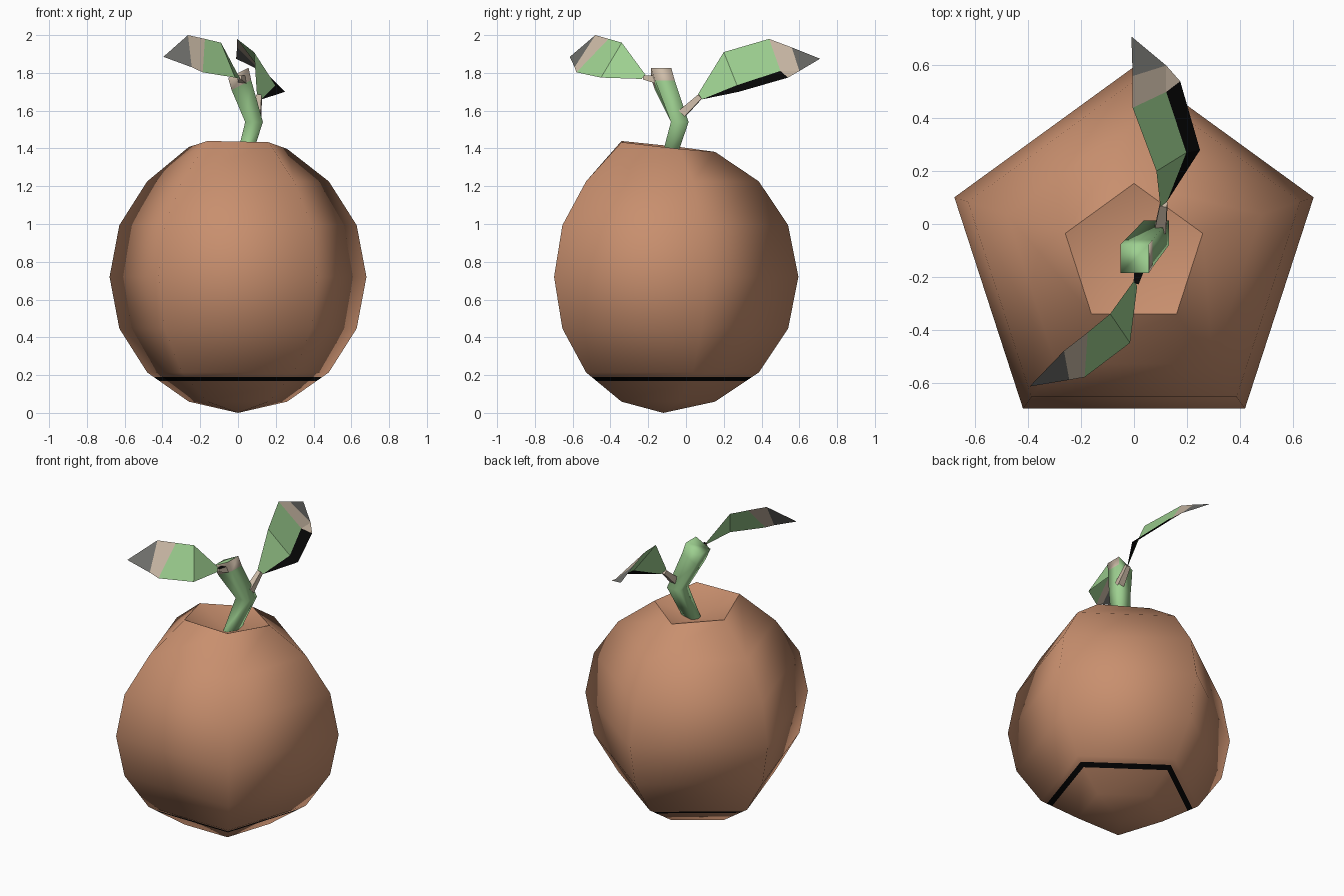
import bpy, bmesh, math
from mathutils import Vector

if "Cube" in bpy.data.objects:
    bpy.data.objects.remove(bpy.data.objects["Cube"])


def material(name, rgb):
    m = bpy.data.materials.new(name)
    m.diffuse_color = (*rgb, 1)
    m.use_nodes = True
    m.node_tree.nodes["Principled BSDF"].inputs["Base Color"].default_value = m.diffuse_color
    return m


ORANGE = material("fruit orange brown", (0.578, 0.275, 0.156))
GREEN = material("leaf green", (0.34, 0.63, 0.28))
BEIGE = material("pale beige", (0.61, 0.50, 0.39))
GRAY = material("tip gray", (0.165, 0.165, 0.155))
BLACK = material("black", (0.002, 0.002, 0.002))


def finish(name, bm, mats, smooth=False):
    me = bpy.data.meshes.new(name)
    bm.to_mesh(me)
    bm.free()
    for m in mats:
        me.materials.append(m)
    for p in me.polygons:
        p.use_smooth = smooth
    ob = bpy.data.objects.new(name, me)
    bpy.context.collection.objects.link(ob)
    return ob


def bridge(bm, a, b, mat=0):
    n = len(a)
    faces = []
    for i in range(n):
        f = bm.faces.new((a[i], a[(i + 1) % n], b[(i + 1) % n], b[i]))
        f.material_index = mat
        faces.append(f)
    return faces


# Fruit body: five-sided sphere with a thin black band low down and a sunken top
CY, CZ, R = -0.12, 0.72, 0.715
profile = [(R * math.cos(math.radians(a)), CZ + R * math.sin(math.radians(a)))
           for a in (-67.5, -45, -22.5, 0, 22.5, 45, 67.5)]
(r0, z0), (r1, z1) = profile[:2]
band = [(r0 + (r1 - r0) * (z - z0) / (z1 - z0), z) for z in (0.168, 0.19)]
profile[1:1] = band
bm = bmesh.new()
rings = []
for r, z in profile:
    ring = []
    for k in range(5):
        a = math.radians(90 + 72 * k)
        x, y = r * math.cos(a), CY + r * math.sin(a)
        zz = 1.412 - 0.11 * (y - CY) - 0.02 * x if z > 1.3 else z
        ring.append(bm.verts.new((x, y, zz)))
    rings.append(ring)
for i in range(len(rings) - 1):
    bridge(bm, rings[i], rings[i + 1], 1 if i == 1 else 0)
bottom = bm.verts.new((0, CY, 0))
dimple = bm.verts.new((0, CY, 1.315))
for k in range(5):
    j = (k + 1) % 5
    bm.faces.new((rings[0][j], rings[0][k], bottom))
    bm.faces.new((rings[-1][k], rings[-1][j], dimple))
    bm.edges.get((rings[-1][k], rings[-1][j])).smooth = False
finish("fruit_body", bm, [ORANGE, BLACK], smooth=True)


def square_tube(path, slope=0.0):
    """Four-sided tube through (centre, half width) rings, capped at both ends."""
    bm = bmesh.new()
    rings = []
    for i, ((x, y, z), h) in enumerate(path):
        s = slope if i > 1 else 0
        rings.append([bm.verts.new((x + h * u, y + h * v, z + s * h * u))
                      for u, v in ((-1, -1), (1, -1), (1, 1), (-1, 1))])
    segments = [bridge(bm, a, b) for a, b in zip(rings, rings[1:])]
    bm.faces.new(rings[0][::-1])
    bm.faces.new(rings[-1])
    bm.normal_update()
    return bm, segments


# Bent stem: the front and right sides of its top piece are bare wood
bm, segments = square_tube([((0.022, -0.10, 1.32), 0.038),
                            ((0.085, -0.033, 1.54), 0.047),
                            ((0.018, -0.112, 1.735), 0.052),
                            ((0.002, -0.132, 1.80), 0.054)], slope=0.5)
for f in segments[-1]:
    if f.normal.x > 0.4 or f.normal.y < -0.4:
        f.material_index = 1
stem = finish("stem", bm, [GREEN, BEIGE], smooth=True)
bpy.context.view_layer.objects.active = stem
stem.select_set(True)
bpy.ops.object.shade_smooth_by_angle(angle=math.radians(95))


# Leaf stalks: thin tapered bars from the stem to each leaf
def stalk(name, a, b, wa, wb, side, top_mat):
    a, b = Vector(a), Vector(b)
    d = (b - a).normalized()
    s = d.cross(Vector((0, 0, 1))).normalized()
    t = s.cross(d)
    bm = bmesh.new()
    rings = [[bm.verts.new(p + s * u * w + t * v * w)
              for u, v in ((-1, -1), (1, -1), (1, 1), (-1, 1))]
             for p, w in ((a, wa), (b, wb))]
    faces = bridge(bm, *rings)
    bm.faces.new(rings[0][::-1])
    bm.faces.new(rings[1])
    faces[2].material_index = 1
    bmesh.ops.recalc_face_normals(bm, faces=bm.faces)
    finish(name, bm, [side, top_mat])


stalk("back_leaf_stalk", (0.10, -0.02, 1.585), (0.112, 0.075, 1.675), 0.022, 0.014, BEIGE, BEIGE)
stalk("front_leaf_stalk", (0.025, -0.15, 1.765), (0.008, -0.225, 1.775), 0.022, 0.01, BEIGE, BLACK)


# Leaves: a strip of cross sections, green blade, beige band, gray tip
def leaf(name, sections, tip, flap=None):
    bm = bmesh.new()
    rows = [[bm.verts.new(p) for p in s] for s in sections]
    for i, (a, b) in enumerate(zip(rows, rows[1:])):
        f = bm.faces.new((a[0], a[1], b[1], b[0]))
        f.material_index = 1 if i == len(rows) - 2 else 0
    f = bm.faces.new((*rows[-1], bm.verts.new(tip)))
    f.material_index = 2
    if flap:  # folded black rim along the lower side
        p, q = (bm.verts.new(c) for c in flap)
        for vs in ((rows[1][1], p, rows[0][1]), (rows[1][1], rows[2][1], q, p)):
            bm.faces.new(vs).material_index = 3
        bm.faces.new((rows[2][1], rows[3][1], q)).material_index = 1
    bm.normal_update()
    for f in bm.faces:
        if f.normal.z < 0:
            f.normal_flip()
    finish(name, bm, [GREEN, BEIGE, GRAY, BLACK])


leaf("back_leaf",
     [((0.10, 0.065, 1.69), (0.125, 0.085, 1.66)),
      ((0.085, 0.20, 1.91), (0.198, 0.27, 1.735)),
      ((-0.005, 0.44, 1.98), (0.122, 0.50, 1.81)),
      ((-0.005, 0.56, 1.935), (0.122, 0.60, 1.81))],
     (-0.01, 0.71, 1.875),
     flap=((0.25, 0.28, 1.70), (0.175, 0.54, 1.775)))
leaf("front_leaf",
     [((0.0, -0.215, 1.79), (0.012, -0.235, 1.768)),
      ((-0.09, -0.34, 1.96), (-0.015, -0.45, 1.775)),
      ((-0.175, -0.41, 1.98), (-0.187, -0.58, 1.803)),
      ((-0.265, -0.48, 2.0), (-0.245, -0.59, 1.83))],
     (-0.395, -0.615, 1.885))
